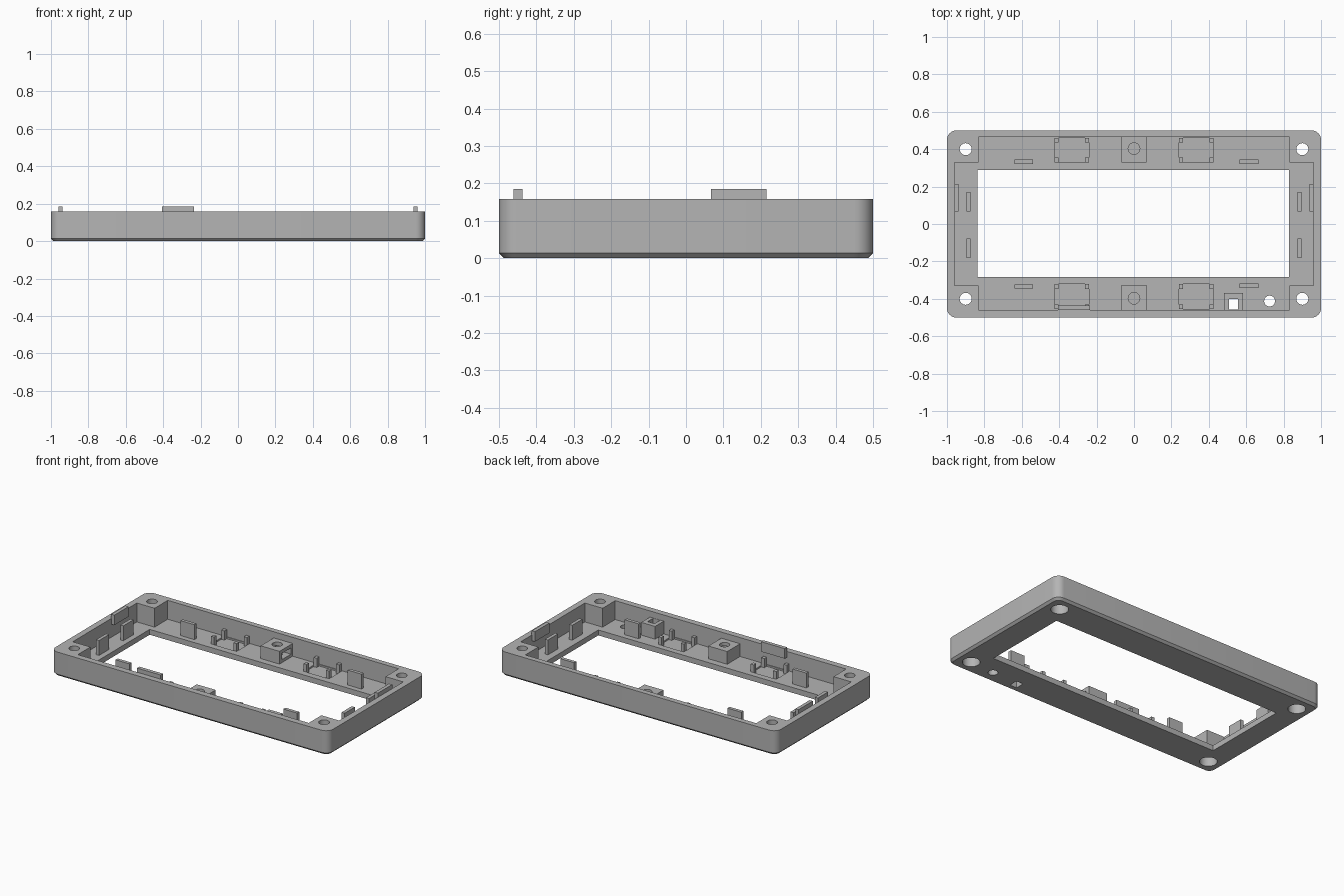
import bpy, bmesh, math

if "Cube" in bpy.data.objects:
    bpy.data.objects.remove(bpy.data.objects["Cube"])

grey = bpy.data.materials.new("plain grey")
grey.diffuse_color = (0.46, 0.46, 0.46, 1)
grey.use_nodes = True
grey.node_tree.nodes["Principled BSDF"].inputs["Base Color"].default_value = grey.diffuse_color

H, FLOOR = 0.158, 0.035


def finish(name, bm):
    bmesh.ops.recalc_face_normals(bm, faces=bm.faces[:])
    me = bpy.data.meshes.new(name)
    bm.to_mesh(me)
    bm.free()
    me.materials.append(grey)
    ob = bpy.data.objects.new(name, me)
    bpy.context.collection.objects.link(ob)
    return ob


def box(name, x0, x1, y0, y1, z0, z1):
    bm = bmesh.new()
    bmesh.ops.create_cube(bm, size=1)
    for v in bm.verts:
        v.co.x = x1 if v.co.x > 0 else x0
        v.co.y = y1 if v.co.y > 0 else y0
        v.co.z = z1 if v.co.z > 0 else z0
    return finish(name, bm)


def rod(name, x, y, r, z0, z1):
    bm = bmesh.new()
    bmesh.ops.create_cone(bm, cap_ends=True, segments=32, radius1=r, radius2=r, depth=z1 - z0)
    bmesh.ops.translate(bm, verts=bm.verts, vec=(x, y, (z0 + z1) / 2))
    return finish(name, bm)


def cut(target, cutter):
    m = target.modifiers.new("cut", 'BOOLEAN')
    m.operation, m.solver, m.object = 'DIFFERENCE', 'EXACT', cutter
    bpy.context.view_layer.objects.active = target
    bpy.ops.object.modifier_apply(modifier=m.name)
    bpy.data.objects.remove(cutter)


def smooth(ob):
    bpy.ops.object.select_all(action='DESELECT')
    ob.select_set(True)
    bpy.context.view_layer.objects.active = ob
    bpy.ops.object.shade_smooth_by_angle(angle=math.radians(30))


def rounded_ring(bm, inset, z, r=0.05, n=8):
    ring = []
    for k, (sx, sy) in enumerate([(1, 1), (-1, 1), (-1, -1), (1, -1)]):
        for i in range(n + 1):
            a = math.pi / 2 * (k + i / n)
            ring.append(bm.verts.new((sx * (1 - r) + (r - inset) * math.cos(a),
                                      sy * (0.5 - r) + (r - inset) * math.sin(a), z)))
    return ring


# Frame shell with rounded corners and a chamfered bottom edge
bm = bmesh.new()
rings = [rounded_ring(bm, 0.014, 0), rounded_ring(bm, 0, 0.014), rounded_ring(bm, 0, H)]
for a, b in zip(rings, rings[1:]):
    for i in range(len(a)):
        j = (i + 1) % len(a)
        bm.faces.new((a[i], a[j], b[j], b[i]))
bm.faces.new(rings[0])
bm.faces.new(rings[-1])
frame = finish("bezel_frame", bm)

# Cross-shaped cavity leaves solid corner blocks; window opens the floor
cut(frame, box("c", -0.96, 0.96, -0.33, 0.33, FLOOR, 0.3))
cut(frame, box("c", -0.832, 0.832, -0.46, 0.465, FLOOR, 0.3))
cut(frame, box("c", -0.838, 0.83, -0.283, 0.288, -0.1, 0.3))

# Corner screw holes, counterbored from below
for sx in (-1, 1):
    for sy in (-1, 1):
        cut(frame, rod("c", sx * 0.9, sy * 0.4, 0.032, -0.1, 0.3))
        cut(frame, rod("c", sx * 0.9, sy * 0.4, 0.052, -0.1, 0.11))

# Round and square openings in the front floor
cut(frame, rod("c", 0.725, -0.412, 0.029, -0.1, 0.1))
cut(frame, box("c", 0.507, 0.557, -0.458, -0.4, -0.1, 0.1))

# Pocket recesses with four small corner posts each
for px in (-0.333, 0.333):
    for name, y0, y1 in (("front", -0.455, -0.322), ("back", 0.33, 0.46)):
        x0, x1 = px - 0.092, px + 0.092
        cut(frame, box("c", x0, x1, y0, y1, FLOOR - 0.01, 0.1))
        for a in (x0, x1 - 0.022):
            for b in (y0, y1 - 0.025):
                box(name + "_pocket_post", a, a + 0.022, b, b + 0.025, FLOOR - 0.012, 0.085)
smooth(frame)

# Centre screw bosses with a nut slot open to the right
for name, y0, y1, yc in (("front", -0.462, -0.327, -0.397), ("back", 0.33, 0.467, 0.403)):
    boss = box(name + "_screw_boss", -0.068, 0.068, y0, y1, FLOOR - 0.002, 0.118)
    cut(boss, rod("c", 0, yc, 0.031, FLOOR + 0.01, 0.3))
    cut(boss, box("c", -0.045, 0.2, yc - 0.045, yc + 0.045, 0.055, 0.095))
    smooth(boss)

# Square socket post with a through hole
socket = box("socket_post", 0.482, 0.582, -0.465, -0.37, FLOOR - 0.002, 0.118)
cut(socket, box("c", 0.507, 0.557, -0.458, -0.4, 0, 0.3))

# Upright locating tabs around the window
for x, y in ((-0.59, 0.333), (0.615, 0.333), (-0.59, -0.335), (0.615, -0.33)):
    box("locating_tab", x - 0.05, x + 0.05, y - 0.011, y + 0.011, FLOOR - 0.002, 0.132)
for x in (-0.885, 0.885):
    for y in (0.12, -0.13):
        box("side_locating_tab", x - 0.011, x + 0.011, y - 0.052, y + 0.052, FLOOR - 0.002, 0.132)

# Snap lips rising above the rim
for s in (-1, 1):
    xs = sorted((s * 0.938, s * 0.961))
    box("side_snap_lip", xs[0], xs[1], 0.067, 0.215, 0.12, 0.185)
box("front_snap_lip", -0.405, -0.235, -0.461, -0.437, 0.12, 0.185)
